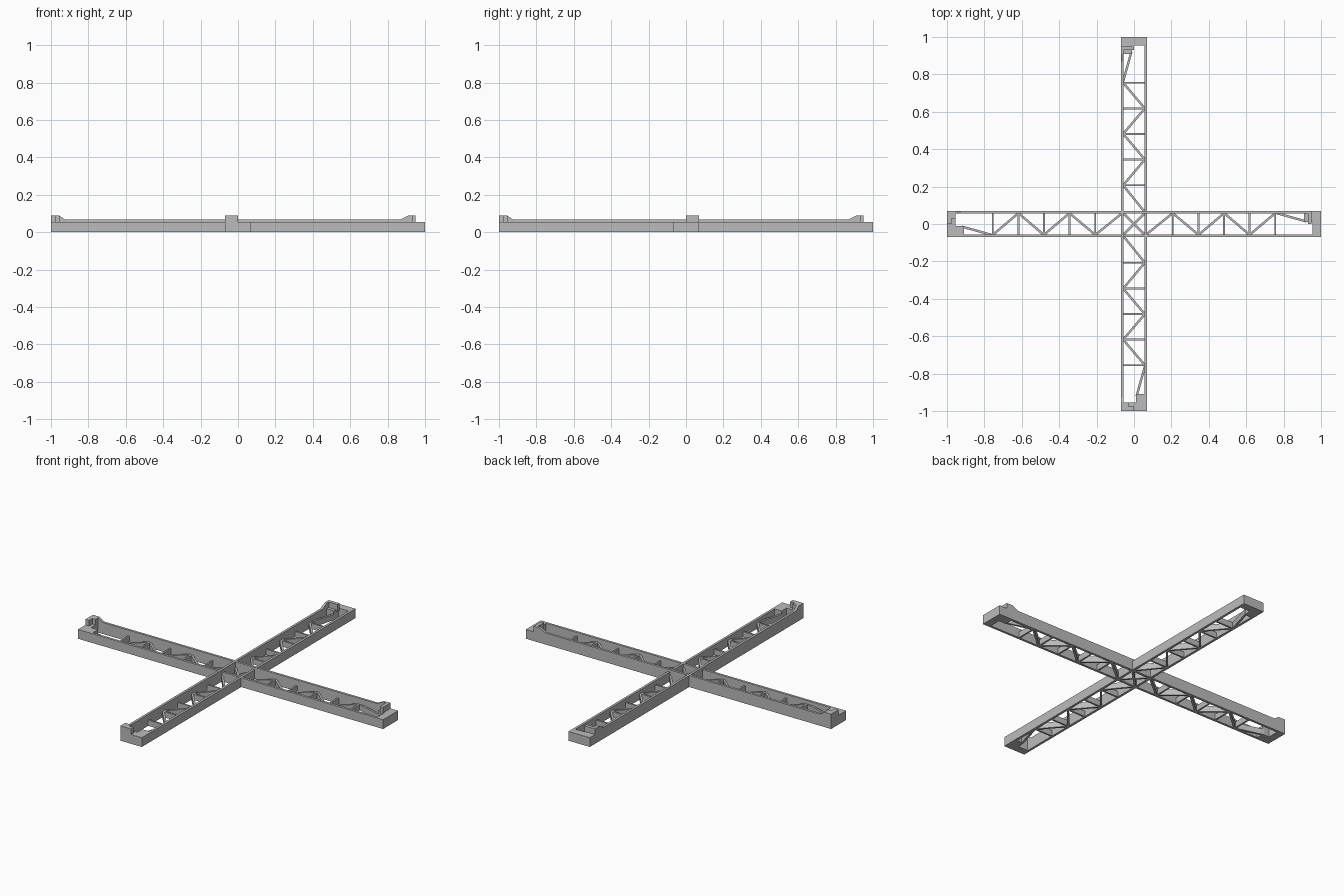
import bpy, bmesh
from math import pi
from mathutils import Vector, Matrix

cube = bpy.data.objects.get("Cube")
if cube:
    bpy.data.objects.remove(cube, do_unlink=True)

grey = bpy.data.materials.new("plain grey")
grey.use_nodes = True
grey.diffuse_color = (0.5, 0.5, 0.5, 1)
grey.node_tree.nodes["Principled BSDF"].inputs["Base Color"].default_value = (0.5, 0.5, 0.5, 1)

HALF = 0.07      # half width of an arm
WALL = 0.014     # wall thickness
LOW = 0.055      # height of low wall and end blocks
TALL = 0.068     # height of tall wall
HOOK = 0.088     # height of end hooks
WEB = 0.034      # height of the braces


def prism(name, outline, offset, turn):
    """Extrude a flat outline of points along an offset."""
    bm = bmesh.new()
    face = bm.faces.new([bm.verts.new(p) for p in outline])
    out = bmesh.ops.extrude_face_region(bm, geom=[face])
    moved = [v for v in out["geom"] if isinstance(v, bmesh.types.BMVert)]
    bmesh.ops.translate(bm, vec=offset, verts=moved)
    bmesh.ops.recalc_face_normals(bm, faces=bm.faces)
    bm.transform(turn)
    mesh = bpy.data.meshes.new(name)
    bm.to_mesh(mesh)
    bm.free()
    mesh.materials.append(grey)
    obj = bpy.data.objects.new(name, mesh)
    bpy.context.collection.objects.link(obj)
    return obj


def plan(name, points, height, turn, base=0):
    return prism(name, [(x, y, base) for x, y in points], (0, 0, height - base), turn)


def brace(name, a, b, thick, turn, height=WEB):
    a, b = Vector(a), Vector(b)
    d = (b - a).normalized() * thick / 2
    n = Vector((-d.y, d.x))
    return plan(name, [a + n, b + n, b - n, a - n], height, turn)


def box(name, x0, x1, y0, y1, height, turn, base=0):
    return plan(name, [(x0, y0), (x1, y0), (x1, y1), (x0, y1)], height, turn, base)


def build_arm(label, turn):
    inner = HALF - WALL
    # Low wall, and tall wall with a ramp up to the hook at each end
    box(label + "_low_wall", -1, 1, -HALF, -inner, LOW, turn)
    side = [(-1, 0), (1, 0), (1, LOW), (0.95, LOW), (0.95, HOOK), (0.91, HOOK),
            (0.87, TALL), (-0.925, TALL), (-0.955, HOOK), (-1, HOOK)]
    prism(label + "_tall_wall", [(x, inner, z) for x, z in side], (0, WALL, 0), turn)

    # Stepped end blocks, the same shape turned half way round
    for s, end in ((1, "positive"), (-1, "negative")):
        step = [(1, -inner), (1, inner), (0.91, inner), (0.91, 0.01), (0.955, 0.01), (0.955, -inner)]
        plan(f"{label}_{end}_end_block", [(s * x, s * y) for x, y in step], LOW, turn)
        brace(f"{label}_{end}_end_brace", (s * 0.755, s * 0.06), (s * 0.92, s * 0.014), 0.012, turn)

    # Hook tabs standing across half of each end
    box(label + "_positive_hook", 0.93, 0.95, 0, inner, HOOK, turn, LOW - 0.01)
    box(label + "_negative_hook", -1, -0.975, 0, inner, HOOK, turn, LOW - 0.01)
    box(label + "_negative_hook_lip", -0.975, -0.955, 0.03, inner, HOOK, turn, LOW - 0.01)

    # Cross bars and zigzag braces
    stations = [0.755, 0.618, 0.482, 0.345, 0.207, HALF - WALL / 2]
    for s, end in ((1, "positive"), (-1, "negative")):
        for i, x in enumerate(stations[:-1]):
            brace(f"{label}_{end}_cross_bar", (s * x, -0.06), (s * x, 0.06), 0.01, turn)
            y = 0.058 if i % 2 == 0 else -0.058
            brace(f"{label}_{end}_diagonal", (s * x, s * y), (s * stations[i + 1], -s * y), 0.012, turn)


build_arm("side_arm", Matrix.Identity(4))
build_arm("long_arm", Matrix.Rotation(pi / 2, 4, 'Z'))

# Crossed braces in the centre bay
for s in (1, -1):
    brace("centre_brace", (-0.06, -0.06 * s), (0.06, 0.06 * s), 0.012, Matrix.Identity(4))
